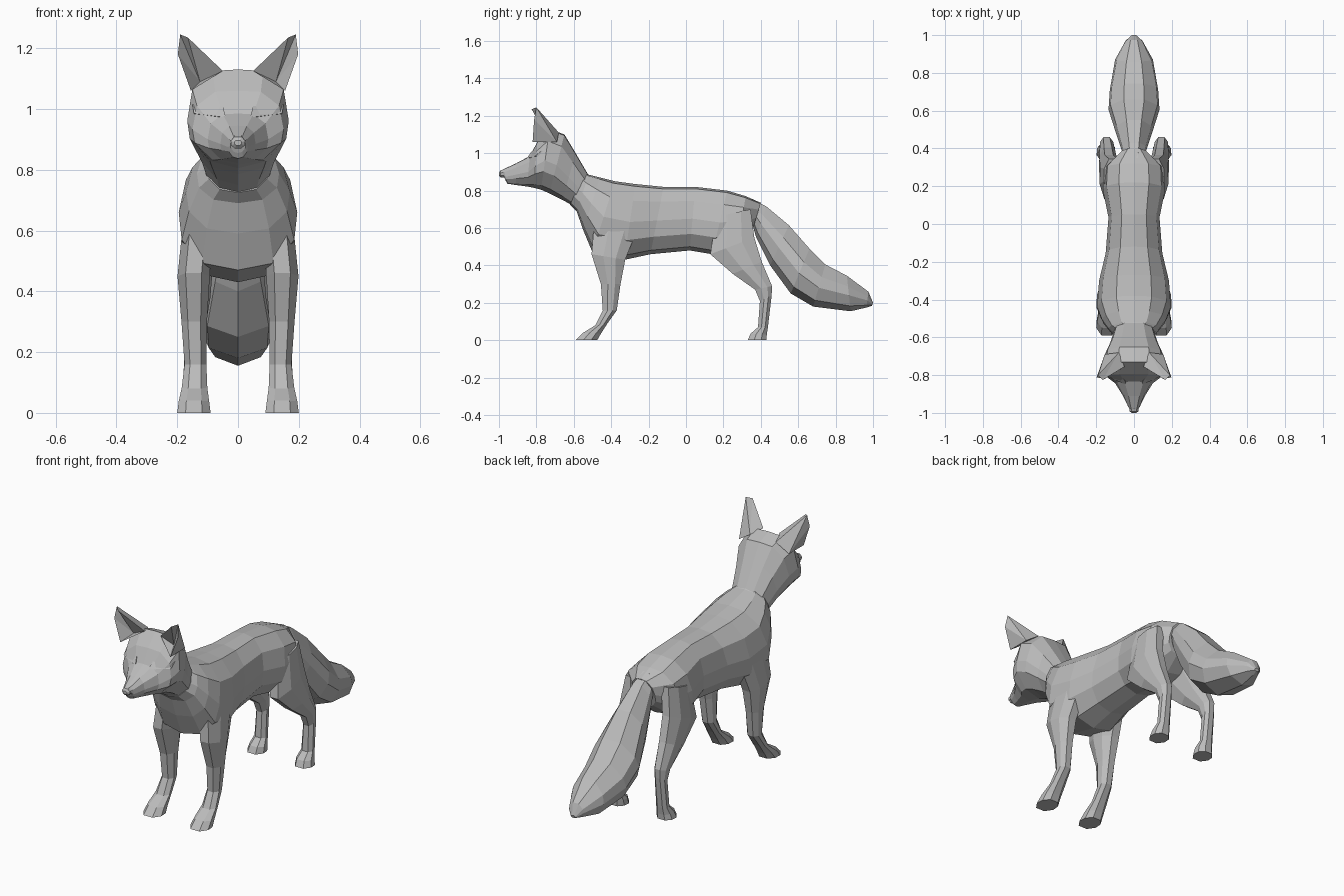
import bpy, bmesh
from mathutils import Vector

fur = bpy.data.materials.new("grey fur")
fur.diffuse_color = (0.5, 0.5, 0.5, 1)

# Half cross-sections: (share of half width, share of the way from first to second edge)
TRUNK = [(0, 0), (.48, .03), (.88, .22), (1, .5), (.95, .74), (.6, .94), (0, 1)]
SKULL = [(0, 0), (.5, .015), (.9, .2), (1, .52), (.95, .7), (.55, .93), (0, 1)]
BRUSH = [(.4, 0), (.92, .3), (1, .55), (.75, .85), (0, 1)]
LIMB = [(.5, 0), (1, .35), (.95, .72), (.45, 1)]


def finish(name, bm):
    bmesh.ops.recalc_face_normals(bm, faces=bm.faces)
    me = bpy.data.meshes.new(name)
    bm.to_mesh(me)
    bm.free()
    me.materials.append(fur)
    ob = bpy.data.objects.new(name, me)
    bpy.context.collection.objects.link(ob)
    return ob


def mirrored(ob):
    ob.modifiers.new("mirror", 'MIRROR').use_bisect_axis[0] = False
    return ob


def loft(name, section, rings):
    """Each ring: y, z of one edge, y, z of the other edge, half width, centre x."""
    bm = bmesh.new()
    outline = section + [(-u, v) for u, v in reversed(section) if u]
    loops = []
    for y0, z0, y1, z1, w, cx in rings:
        a, b = Vector((cx, y0, z0)), Vector((cx, y1, z1))
        loops.append([bm.verts.new(a.lerp(b, v) + Vector((u * w, 0, 0))) for u, v in outline])
    n = len(outline)
    for p, q in zip(loops, loops[1:]):
        for i in range(n):
            j = (i + 1) % n
            bm.faces.new((p[i], p[j], q[j], q[i]))
    bm.faces.new(loops[0])
    bm.faces.new(loops[-1])
    return finish(name, bm)


def solid(name, points, faces):
    bm = bmesh.new()
    vs = [bm.verts.new(p) for p in points]
    for f in faces:
        bm.faces.new([vs[i] for i in f])
    return finish(name, bm)


# Trunk from the neck base to the rump
loft("body", TRUNK, [
    (-.54, .90, -.62, .725, .10, 0),
    (-.52, .885, -.585, .69, .135, 0),
    (-.46, .87, -.55, .59, .17, 0),
    (-.38, .85, -.50, .47, .195, 0),
    (-.27, .835, -.33, .43, .185, 0),
    (-.12, .82, -.19, .46, .15, 0),
    (.05, .82, .02, .48, .135, 0),
    (.22, .80, .14, .46, .165, 0),
    (.32, .77, .27, .50, .16, 0),
    (.40, .735, .35, .57, .07, 0)])

# Neck, skull and muzzle
loft("head", SKULL, [
    (-.52, .88, -.57, .70, .10, 0),
    (-.59, 1.00, -.66, .75, .125, 0),
    (-.65, 1.10, -.73, .785, .155, 0),
    (-.73, 1.13, -.775, .805, .167, 0),
    (-.795, 1.06, -.815, .815, .15, 0),
    (-.835, .985, -.85, .822, .10, 0),
    (-.91, .945, -.91, .83, .058, 0),
    (-.975, .915, -.955, .837, .032, 0),
    (-.985, .908, -.965, .855, .025, 0)])

# Nose tip
loft("nose", LIMB, [
    (-.97, .915, -.965, .87, .024, 0),
    (-.992, .908, -.99, .87, .024, 0),
    (-1.0, .897, -1.0, .88, .012, 0)])

# Brow ridges above the eyes
mirrored(solid("brow",
    [(.04, -.852, .972), (.145, -.805, .985), (.05, -.825, 1.01), (.15, -.77, 1.015),
     (.05, -.80, .965), (.145, -.75, .975)],
    [(0, 1, 3, 2), (0, 4, 5, 1), (2, 3, 5, 4), (0, 2, 4), (1, 5, 3)]))

# Hollow-fronted ears
mirrored(solid("ear",
    [(.05, -.755, 1.125), (.155, -.82, 1.06), (.155, -.69, 1.06), (.08, -.68, 1.11),
     (.165, -.825, 1.235), (.19, -.80, 1.245), (.198, -.812, 1.18), (.125, -.745, 1.09)],
    [(0, 3, 4), (3, 5, 4), (3, 2, 5), (2, 6, 5), (2, 1, 6),
     (0, 4, 7), (4, 5, 7), (5, 6, 7), (6, 1, 7), (1, 0, 7), (0, 1, 2, 3)]))

# Front legs, shoulder to paw
mirrored(loft("front_leg", LIMB, [
    (-.49, .64, -.25, .62, .05, .13),
    (-.505, .46, -.325, .43, .053, .146),
    (-.455, .30, -.35, .30, .042, .144),
    (-.445, .16, -.37, .16, .036, .14),
    (-.485, .08, -.42, .09, .042, .143),
    (-.55, .04, -.455, .035, .05, .145),
    (-.59, 0, -.475, 0, .055, .145)]))

# Hind legs, thigh to paw
mirrored(loft("hind_leg", LIMB, [
    (.16, .66, .345, .70, .05, .11),
    (.13, .46, .365, .55, .05, .132),
    (.25, .355, .405, .42, .047, .138),
    (.37, .27, .46, .29, .037, .145),
    (.395, .21, .458, .24, .032, .145),
    (.385, .07, .438, .07, .035, .145),
    (.345, .035, .432, .03, .045, .145),
    (.33, 0, .43, 0, .05, .148)]))

# Bushy tail
loft("tail", BRUSH, [
    (.35, .755, .34, .67, .05, 0),
    (.43, .715, .375, .55, .068, 0),
    (.55, .615, .45, .40, .10, 0),
    (.66, .49, .56, .25, .135, 0),
    (.745, .405, .68, .18, .128, 0),
    (.86, .345, .88, .155, .10, 0),
    (.975, .26, .965, .175, .045, 0),
    (1.0, .20, .995, .185, .015, 0)])
